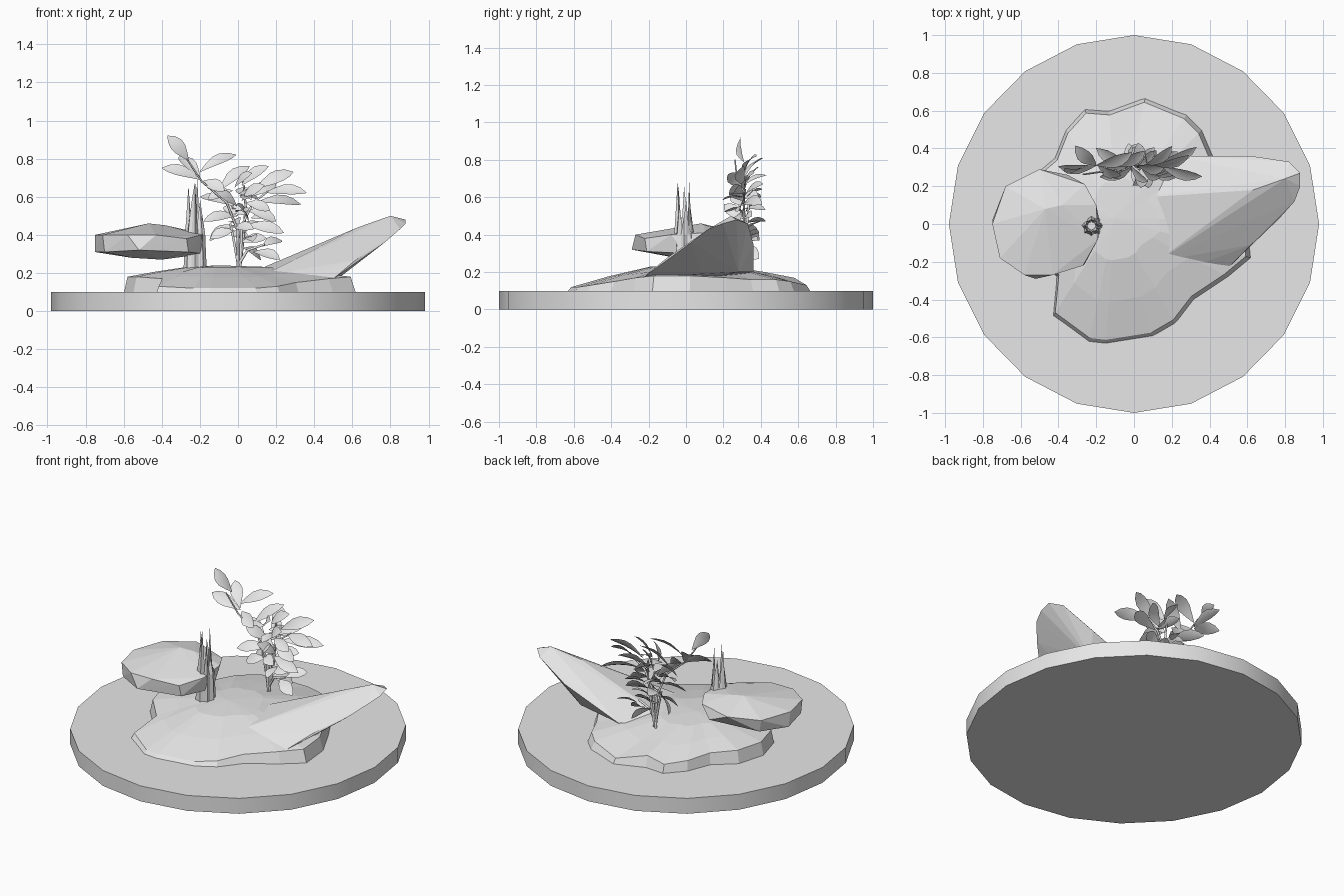
import bpy
import bmesh
import math
import random
from mathutils import Vector

random.seed(4)

default_cube = bpy.data.objects.get("Cube")
if default_cube:
    bpy.data.objects.remove(default_cube, do_unlink=True)

# One plain colour for everything
grey = bpy.data.materials.new("light_grey")
grey.use_nodes = True
grey.diffuse_color = (0.8, 0.8, 0.8, 1)
grey.node_tree.nodes["Principled BSDF"].inputs["Base Color"].default_value = grey.diffuse_color


def finish(bm, name, smooth=False):
    """Turn a bmesh into a named, coloured object."""
    bmesh.ops.recalc_face_normals(bm, faces=bm.faces[:])
    for face in bm.faces:
        face.smooth = smooth
    mesh = bpy.data.meshes.new(name)
    bm.to_mesh(mesh)
    bm.free()
    mesh.materials.append(grey)
    obj = bpy.data.objects.new(name, mesh)
    bpy.context.collection.objects.link(obj)
    return obj


def bridge(bm, lower, upper):
    """Join two closed rings of vertices with quads."""
    count = len(lower)
    for i in range(count):
        j = (i + 1) % count
        bm.faces.new((lower[i], lower[j], upper[j], upper[i]))


def hull_rock(name, points):
    """Faceted boulder wrapped around points given in hundredths."""
    bm = bmesh.new()
    for point in points:
        bm.verts.new(Vector(point) / 100)
    result = bmesh.ops.convex_hull(bm, input=bm.verts[:])
    loose = [v for v in result["geom_interior"] if isinstance(v, bmesh.types.BMVert)]
    bmesh.ops.delete(bm, geom=loose, context="VERTS")
    return finish(bm, name)


# Round display base
bpy.ops.mesh.primitive_cylinder_add(vertices=20, radius=1, depth=0.1, location=(0, 0, 0.05))
base = bpy.context.object
base.name = "round_base"
base.scale.x = 0.98
base.data.materials.append(grey)
bpy.ops.object.shade_smooth_by_angle(angle=math.radians(30))

# Low ground rock: outline with rim height, rising in rings to a flat crown
outline = [(-43, -49, 13), (-24, -63, 12), (-15, -64, 12), (10, -60, 12), (22, -53, 13),
           (32, -40, 15), (50, -28, 17), (62, -18, 18), (60, 2, 18), (50, 22, 17),
           (42, 36, 16), (36, 50, 16), (28, 58, 15), (6, 67, 13), (-13, 60, 17),
           (-26, 61, 15), (-36, 50, 16), (-42, 35, 17), (-55, 24, 18), (-60, 6, 18),
           (-55, -12, 18), (-41, -28, 17)]
crown = Vector((-0.1, 0.03))


def rock_ring(bm, scale, rise):
    ring = []
    for x, y, rim in outline:
        flat = crown + (Vector((x, y)) / 100 - crown) * scale
        z = 0.09 if rise is None else rim / 100 + (0.235 - rim / 100) * rise
        ring.append(bm.verts.new((flat.x, flat.y, z)))
    return ring


bm = bmesh.new()
rings = [rock_ring(bm, *step) for step in ((1, None), (0.96, 0), (0.66, 0.5), (0.33, 0.95))]
for lower, upper in zip(rings, rings[1:]):
    bridge(bm, lower, upper)
bm.faces.new(rings[0])
top = bm.verts.new((crown.x, crown.y, 0.24))
for a, b in zip(rings[-1], rings[-1][1:] + rings[-1][:1]):
    bm.faces.new((a, b, top))
finish(bm, "ground_rock")

# Long rock leaning up to the side
hull_rock("leaning_rock", [
    (12, -20, 18), (4, 14, 19), (23, 36, 20), (10, -10, 12), (25, -25, 15), (50, -23, 17),
    (62, -11, 27), (77, 3, 36), (85, 12, 43), (88, 20, 46), (88, 27, 48), (82, 33, 46),
    (80, 24, 50), (62, 36, 35), (63, 18, 44), (38, 14, 32), (55, 8, 19), (56, 28, 20)])

# Flat boulder hanging beside the stump
hull_rock("flat_boulder", [
    (-75, 0, 40), (-75, 2, 31), (-71, -18, 40), (-70, -18, 31), (-58, -27, 40),
    (-52, -29, 32), (-43, -27, 40), (-27, -22, 38), (-26, -21, 31), (-19, -8, 40),
    (-18, 0, 30), (-20, 10, 41), (-26, 21, 40), (-35, 26, 34), (-50, 29, 41),
    (-68, 20, 40), (-66, 19, 32), (-47, 8, 46), (-40, -2, 27), (-56, -4, 28), (-38, 10, 45)])

# Splintered stump: ragged hollow shell with tall splinters
bm = bmesh.new()
stump = Vector((-0.225, -0.01))
sides = 16
splinters = (50, 58, 45, 69, 52, 60, 42, 55, 66, 48, 53, 62, 68, 46, 57, 44)


def stump_ring(radius, height_of):
    ring = []
    for i in range(sides):
        angle = math.tau * i / sides
        r = radius * (0.88 if i % 2 else 1.06)
        ring.append(bm.verts.new((stump.x + r * math.cos(angle),
                                  stump.y + r * math.sin(angle), height_of(i))))
    return ring


foot = stump_ring(0.058, lambda i: 0.2)
waist = stump_ring(0.05, lambda i: 0.4)
tips = stump_ring(0.033, lambda i: splinters[i] / 100)
inside = stump_ring(0.022, lambda i: 0.42)
for lower, upper in ((foot, waist), (waist, tips), (tips, inside)):
    bridge(bm, lower, upper)
bm.faces.new(foot)
bm.faces.new(inside)
finish(bm, "splintered_stump")

# Plant stems
plant_y = 0.31
stems = [
    [(0, 20), (0, 42), (-6, 57), (-19, 68), (-27, 80)],
    [(1, 22), (2, 45), (8, 57), (16, 63)],
    [(1, 24), (3, 40), (4, 55), (3, 66)],
    [(0, 24), (5, 32), (14, 35)],
    [(0, 25), (-2, 36), (-4, 46)]]
curve = bpy.data.curves.new("plant_stems", "CURVE")
curve.dimensions = "3D"
curve.bevel_depth = 0.007
curve.bevel_resolution = 1
curve.use_fill_caps = True
for n, stem in enumerate(stems):
    spline = curve.splines.new("POLY")
    spline.points.add(len(stem) - 1)
    for i, (x, z) in enumerate(stem):
        sway = 0.012 * i * (n % 3 - 1)
        spline.points[i].co = (x / 100, plant_y + sway, z / 100, 1)
        spline.points[i].radius = 1.2 - 0.15 * i
curve.materials.append(grey)
bpy.context.collection.objects.link(bpy.data.objects.new("plant_stems", curve))


# Plant leaves: folded, drooping blades
def add_leaf(bm, start, end, half_width):
    along = end - start
    side = along.cross(Vector((random.uniform(-0.4, 0.4), -0.8, 0.75))).normalized()
    up = side.cross(along).normalized()
    rows = []
    for t, w in ((0, 0.06), (0.2, 0.5), (0.45, 0.95), (0.65, 1), (0.85, 0.65), (1, 0.04)):
        mid = start + along * t + up * 0.08 * along.length * math.sin(math.pi * t)
        edge = side * half_width * w
        lift = up * half_width * w * 0.25
        rows.append([bm.verts.new(p) for p in (mid - edge + lift, mid, mid + edge + lift)])
    for a, b in zip(rows, rows[1:]):
        for k in (0, 1):
            bm.faces.new((a[k], a[k + 1], b[k + 1], b[k]))


# Leaf base and tip across the front of the plant: x, z, x, z
leaves = [
    (-26, 79, -37, 92), (-20, 73, -1, 82), (-20, 69, -40, 75), (-20, 70, -31, 81),
    (-19, 68, -7, 63), (-10, 63, 6, 76), (2, 66, 16, 76), (9, 64, 29, 73),
    (14, 62, 36, 62), (10, 57, 33, 56), (5, 53, 20, 47), (-2, 55, -20, 60),
    (0, 50, -18, 47), (-2, 45, -15, 37), (4, 45, 24, 41), (13, 34, 23, 37),
    (8, 31, 22, 27), (3, 33, 12, 27), (2, 58, 14, 66), (6, 60, 20, 67)]
bm = bmesh.new()
for n, (x0, z0, x1, z1) in enumerate(leaves):
    spread = (1 if n % 2 else -1) * random.uniform(0.02, 0.09)
    add_leaf(bm, Vector((x0 / 100, plant_y, z0 / 100)),
             Vector((x1 / 100, plant_y + 0.02 + spread, z1 / 100)), 0.038)

# Extra leaves fanning toward the front and back
for n in range(20):
    angle = n * 2.4
    z = 0.36 + 0.016 * n
    start = Vector((0.02 + 0.05 * math.sin(n), plant_y, z))
    reach = Vector((0.13 * math.cos(angle), 0.12 * math.sin(angle), random.uniform(-0.05, 0.09)))
    add_leaf(bm, start, start + reach, 0.034)
finish(bm, "plant_leaves", smooth=True)
